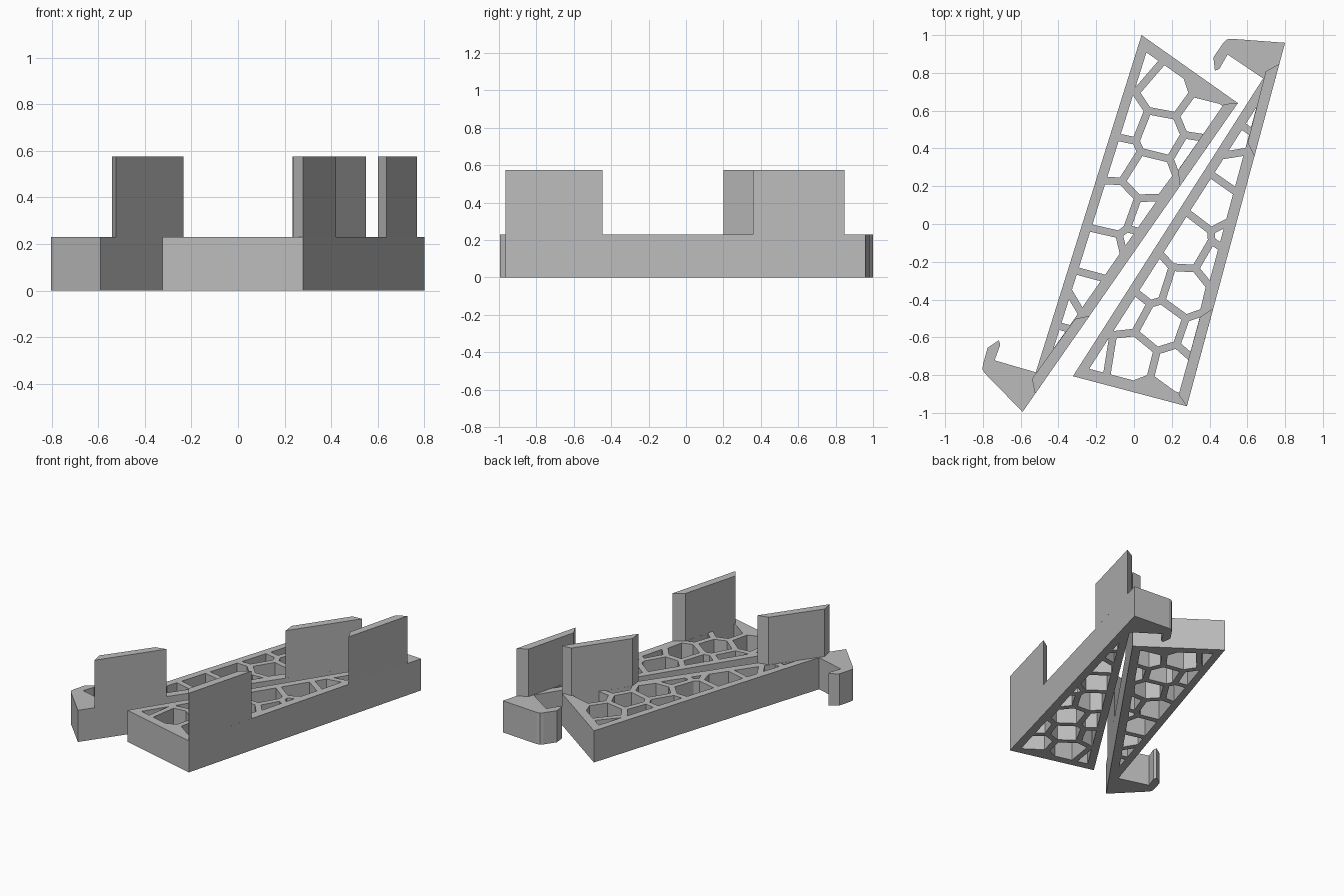
import bpy, bmesh, math
from mathutils import Vector as V

if "Cube" in bpy.data.objects:
    bpy.data.objects.remove(bpy.data.objects["Cube"])

BASE_H, TAB_H, WALL = 0.23, 0.575, 0.04

grey = bpy.data.materials.new("plain_grey")
grey.diffuse_color = (0.5, 0.5, 0.5, 1)
grey.use_nodes = True
grey.node_tree.nodes["Principled BSDF"].inputs["Base Color"].default_value = grey.diffuse_color

# Main corners of the wedge bracket
A, B, E, J = V((0.04, 1.0)), V((0.55, 0.64)), V((-0.59, -0.995)), V((-0.52, -0.785))
HOOK = [V(p) for p in [(-0.79, -0.79), (-0.802, -0.77), (-0.80, -0.745), (-0.775, -0.655),
                       (-0.715, -0.615), (-0.708, -0.64), (-0.738, -0.722)]]
OUTLINE = [A, B, E] + HOOK + [J]

# Tall tabs standing on the long edge
TABS = {"lower_tab": [(-0.524, -0.90), (-0.234, -0.485), (-0.312, -0.503), (-0.54, -0.82)],
        "upper_tab": [(0.243, 0.20), (0.55, 0.64), (0.476, 0.635), (0.233, 0.283)]}

# Centres of the honeycomb cells
CELLS = [V(p) for p in [
    (0.175, 0.70), (0.132, 0.47), (0.08, 0.26), (-0.106, 0.085), (-0.164, -0.17),
    (-0.01, 0.86), (-0.058, 0.545), (-0.095, 0.37), (-0.222, -0.386), (-0.38, -0.48),
    (-0.413, -0.60), (0.413, 0.78), (0.36, 0.566), (0.328, 0.354), (0.275, 0.116),
    (0.085, 0.016), (0.048, -0.12), (-0.037, -0.344)]]


def clip(poly, point, normal):
    """Keep the part of a polygon behind a line."""
    out = []
    for p, q in zip(poly, poly[1:] + poly[:1]):
        a, b = (p - point).dot(normal), (q - point).dot(normal)
        if a <= 0:
            out.append(p)
        if a * b < 0:
            out.append(p + (q - p) * (a / (a - b)))
    return out


def area(poly):
    return abs(sum(p.x * q.y - p.y * q.x for p, q in zip(poly, poly[1:] + poly[:1]))) / 2


def honeycomb():
    """One hole per cell, leaving an even wall to its neighbours and the rim."""
    holes = []
    for c in CELLS:
        poly = [c + V(p) for p in [(-.3, -.3), (.3, -.3), (.3, .3), (-.3, .3)]]
        for p, q, rim in [(A, B, 0.06), (B, E, 0.057), (J, A, 0.052)]:
            d = (q - p).normalized()
            n = V((-d.y, d.x))            # outward, the outline runs clockwise
            poly = clip(poly, p - n * rim, n)
        for o in CELLS:
            if o != c:
                n = (o - c).normalized()
                poly = clip(poly, (o + c) / 2 - n * WALL / 2, n)
        if len(poly) > 2 and area(poly) > 0.0015:
            holes.append(poly)
    return holes


def plate(name, loops, z0, z1):
    """Extrude an outline with holes between two heights."""
    cu = bpy.data.curves.new(name, 'CURVE')
    cu.dimensions, cu.fill_mode, cu.extrude = '2D', 'BOTH', (z1 - z0) / 2
    for loop in loops:
        s = cu.splines.new('POLY')
        s.points.add(len(loop) - 1)
        for pt, p in zip(s.points, loop):
            pt.co = (p.x, p.y, 0, 1)
        s.use_cyclic_u = True
    tmp = bpy.data.objects.new(name + "_curve", cu)
    bpy.context.collection.objects.link(tmp)
    dg = bpy.context.evaluated_depsgraph_get()
    me = bpy.data.meshes.new_from_object(tmp.evaluated_get(dg))
    bpy.data.objects.remove(tmp)
    bm = bmesh.new()
    bm.from_mesh(me)
    bmesh.ops.translate(bm, vec=(0, 0, (z0 + z1) / 2), verts=bm.verts)
    bmesh.ops.remove_doubles(bm, verts=bm.verts, dist=1e-5)
    bmesh.ops.recalc_face_normals(bm, faces=bm.faces)
    bm.to_mesh(me)
    bm.free()
    me.shade_flat()
    me.materials.clear()
    me.materials.append(grey)
    bpy.context.collection.objects.link(bpy.data.objects.new(name, me))


def same(p):
    return V(p)


def mirrored(p):
    """Reflect the left bracket onto the right one."""
    d, c, s = V(p) - B, math.cos(math.radians(310)), math.sin(math.radians(310))
    return V((0.28 + c * d.x + s * d.y, -0.965 + s * d.x - c * d.y))


HOLES = honeycomb()
for side, move in (("left", same), ("right", mirrored)):
    # Wedge base with hook and honeycomb
    plate(side + "_bracket", [[move(p) for p in loop] for loop in [OUTLINE] + HOLES], 0, BASE_H)
    # Tabs
    for tab, pts in TABS.items():
        plate(f"{side}_{tab}", [[move(p) for p in pts]], BASE_H, TAB_H)
